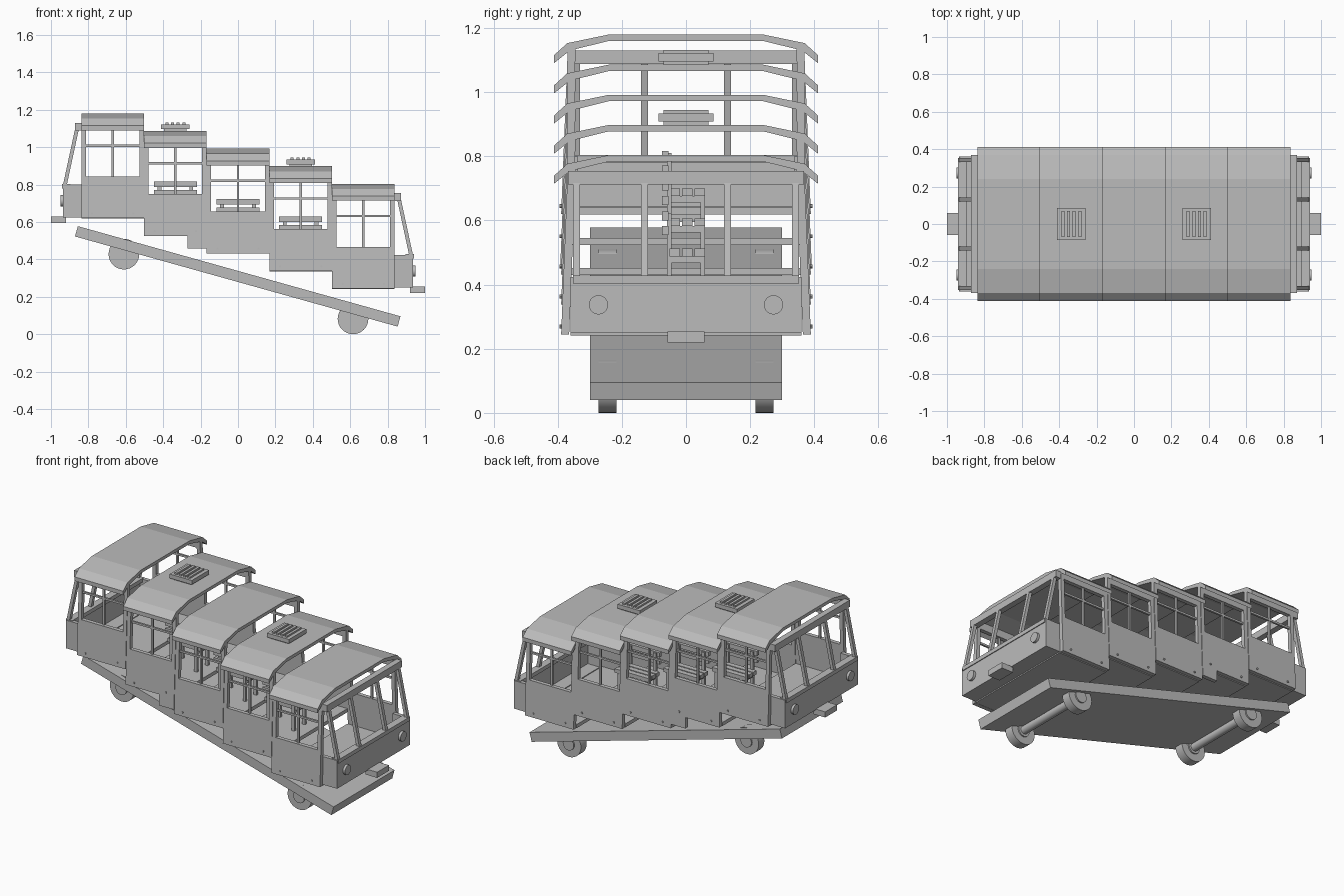
import bpy, bmesh, math
from mathutils import Matrix, Vector

if "Cube" in bpy.data.objects:
    bpy.data.objects.remove(bpy.data.objects["Cube"])

grey = bpy.data.materials.new("plain grey")
grey.use_nodes = True
grey.diffuse_color = (0.5, 0.5, 0.5, 1)
grey.node_tree.nodes["Principled BSDF"].inputs["Base Color"].default_value = (0.5, 0.5, 0.5, 1)

parts = {}


def part(name):
    return parts.setdefault(name, bmesh.new())


def box(name, x, y, z):
    """Box from (min, max) ranges."""
    lo, hi = zip(x, y, z)
    mid = [(a + b) / 2 for a, b in zip(lo, hi)]
    size = [b - a for a, b in zip(lo, hi)]
    m = Matrix.Translation(mid) @ Matrix.Diagonal((*size, 1))
    bmesh.ops.create_cube(part(name), size=1, matrix=m)


def prism(name, outline, x):
    """Outline of (y, z) points swept along x."""
    bm = part(name)
    a, b = ([bm.verts.new((px, y, z)) for y, z in outline] for px in x)
    n = len(outline)
    faces = [bm.faces.new(a), bm.faces.new(b)]
    faces += [bm.faces.new((a[i], a[(i + 1) % n], b[(i + 1) % n], b[i])) for i in range(n)]
    bmesh.ops.recalc_face_normals(bm, faces=faces)


def cylinder(name, centre, radius, depth, axis, sides=24):
    turn = Vector(axis).to_track_quat('Z', 'Y').to_matrix().to_4x4()
    bmesh.ops.create_cone(part(name), cap_ends=True, segments=sides, radius1=radius,
                          radius2=radius, depth=depth, matrix=Matrix.Translation(centre) @ turn)


def beam(name, p, q, w, h):
    """Rectangular bar between two points, width w along y."""
    p, q = Vector(p), Vector(q)
    d = q - p
    rot = Matrix.Rotation(math.atan2(d.x, d.z), 4, 'Y')
    m = Matrix.Translation((p + q) / 2) @ rot @ Matrix.Diagonal((h, w, d.length, 1))
    bmesh.ops.create_cube(part(name), size=1, matrix=m)


LENGTH, STEP, TOP, WALL = 0.335, 0.094, 1.18, 0.025


def wall(name, side, top, off, x):
    """Slightly leaning side panel between two depths below the roof top."""
    outline = []
    for o, inset in ((off[0], 0), (off[1], 0), (off[1], WALL), (off[0], WALL)):
        outline.append((side * (0.367 + 0.04 * o - inset), top - o))
    prism(name, outline, x)


# Five stepped compartments
half = [(0.24, 0), (0.37, 0.027), (0.412, 0.065), (0.412, 0.09), (0.362, 0.05), (0.24, 0.02)]
for i in range(5):
    c = (i - 2) * LENGTH
    x0, x1 = c - LENGTH / 2, c + LENGTH / 2
    top = TOP - STEP * i
    # Roof shell
    outer = [(y, top - d) for y, d in half]
    roof = outer[:3] + outer[3:] + [(-y, z) for y, z in reversed(outer)]
    prism("roof", roof, (x0, x1))
    # Floor
    box("floor", (x0, x1), (-0.36, 0.36), (top - 0.562, top - 0.54))
    for s in (-1, 1):
        wall("side_panels", s, top, (0.337, 0.56), (x0, x1))
        wall("roof_rails", s, top, (0.042, 0.09), (x0, x1))
        for p in (x0, x1 - 0.024):
            wall("window_pillars", s, top, (0.09, 0.337), (p, p + 0.024))
        # Window bars
        box("window_bars", (c - 0.006, c + 0.006), sorted((s * 0.355, s * 0.367)),
            (top - 0.337, top - 0.09))
        box("window_bars", (x0 + 0.02, x1 - 0.02), sorted((s * 0.355, s * 0.367)),
            (top - 0.178, top - 0.166))
        # Bolts near the lower edge
        for p in (c - 0.11, c + 0.11):
            cylinder("bolts", (p, s * 0.388, top - 0.535), 0.006, 0.012, (0, s, 0), 8)
    # Benches in the three middle compartments
    if 1 <= i <= 3:
        for k in range(3):
            y = -0.035 + k * 0.039
            box("bench_slats", (c - 0.115, c + 0.115), (y - 0.016, y + 0.016),
                (top - 0.41, top - 0.386))
        for d in (0.27, 0.315):
            box("bench_slats", (c - 0.115, c + 0.115), (-0.075, -0.055), (top - d - 0.028, top - d))
        for p in (c - 0.085, c + 0.085):
            box("bench_frames", (p - 0.01, p + 0.01), (-0.06, -0.045), (top - 0.54, top - 0.275))
            box("bench_frames", (p - 0.01, p + 0.01), (-0.05, 0.06), (top - 0.43, top - 0.41))
            box("bench_frames", (p - 0.01, p + 0.01), (0.045, 0.06), (top - 0.54, top - 0.41))
    # Roof vents
    if i in (1, 3):
        box("roof_vents", (c - 0.06, c + 0.06), (-0.07, 0.07), (top - 0.005, top + 0.012))
        box("roof_vents", (c - 0.076, c + 0.076), (-0.085, 0.085), (top + 0.01, top + 0.036))
        for k in range(4):
            p = c - 0.045 + k * 0.03
            box("roof_vents", (p - 0.008, p + 0.008), (-0.07, 0.07), (top + 0.036, top + 0.046))

# Lower step in the skirt of the second compartment
for s in (-1, 1):
    wall("skirt_step", s, TOP - STEP, (0.56, 0.627), (-0.27, -LENGTH / 2))

# Driver cabs at both ends
for e, top in ((-1, TOP), (1, TOP - 4 * STEP)):
    def xr(a, b):
        return tuple(sorted((e * a, e * b)))
    lo, hi = top - 0.555, top - 0.38
    box("cab_front", xr(0.912, 0.935), (-0.36, 0.36), (lo, hi))
    box("cab_floor", xr(0.83, 0.92), (-0.355, 0.355), (lo, lo + 0.02))
    box("cab_sill", xr(0.895, 0.94), (-0.352, 0.352), (hi - 0.02, hi + 0.004))
    box("cab_header", xr(0.835, 0.872), (-0.368, 0.368), (top - 0.092, top - 0.05))
    for s in (-1, 1):
        box("cab_sides", xr(0.83, 0.92), sorted((s * 0.336, s * 0.36)), (lo, hi))
        for y in (0.13, 0.342):
            beam("windshield_posts", (e * 0.925, s * y, hi), (e * 0.856, s * y, top - 0.06),
                 0.022, 0.02)
        cylinder("headlights", (e * 0.938, s * 0.273, top - 0.467), 0.03, 0.024, (1, 0, 0))
    box("bumpers", xr(0.92, 1.0), (-0.058, 0.058), (top - 0.585, top - 0.55))

# Sloped undercarriage
beam("chassis", (-0.864, 0, 0.55), (0.861, 0, 0.068), 0.6, 0.057)

# Wheels and axles
for x, z in ((-0.61, 0.428), (0.615, 0.082)):
    cylinder("axles", (x, 0, z), 0.024, 0.5, (0, 1, 0), 16)
    for s in (-1, 1):
        cylinder("wheels", (x, s * 0.245, z), 0.082, 0.056, (0, 1, 0), 32)
        cylinder("wheel_hubs", (x, s * 0.245, z), 0.038, 0.072, (0, 1, 0), 16)

# Turn every part into an object
for name, bm in parts.items():
    mesh = bpy.data.meshes.new(name)
    bm.to_mesh(mesh)
    bm.free()
    mesh.materials.append(grey)
    obj = bpy.data.objects.new(name, mesh)
    bpy.context.collection.objects.link(obj)
    if name in ("wheels", "wheel_hubs", "axles", "headlights"):
        bpy.ops.object.select_all(action='DESELECT')
        obj.select_set(True)
        bpy.context.view_layer.objects.active = obj
        bpy.ops.object.shade_smooth_by_angle(angle=math.radians(30))
